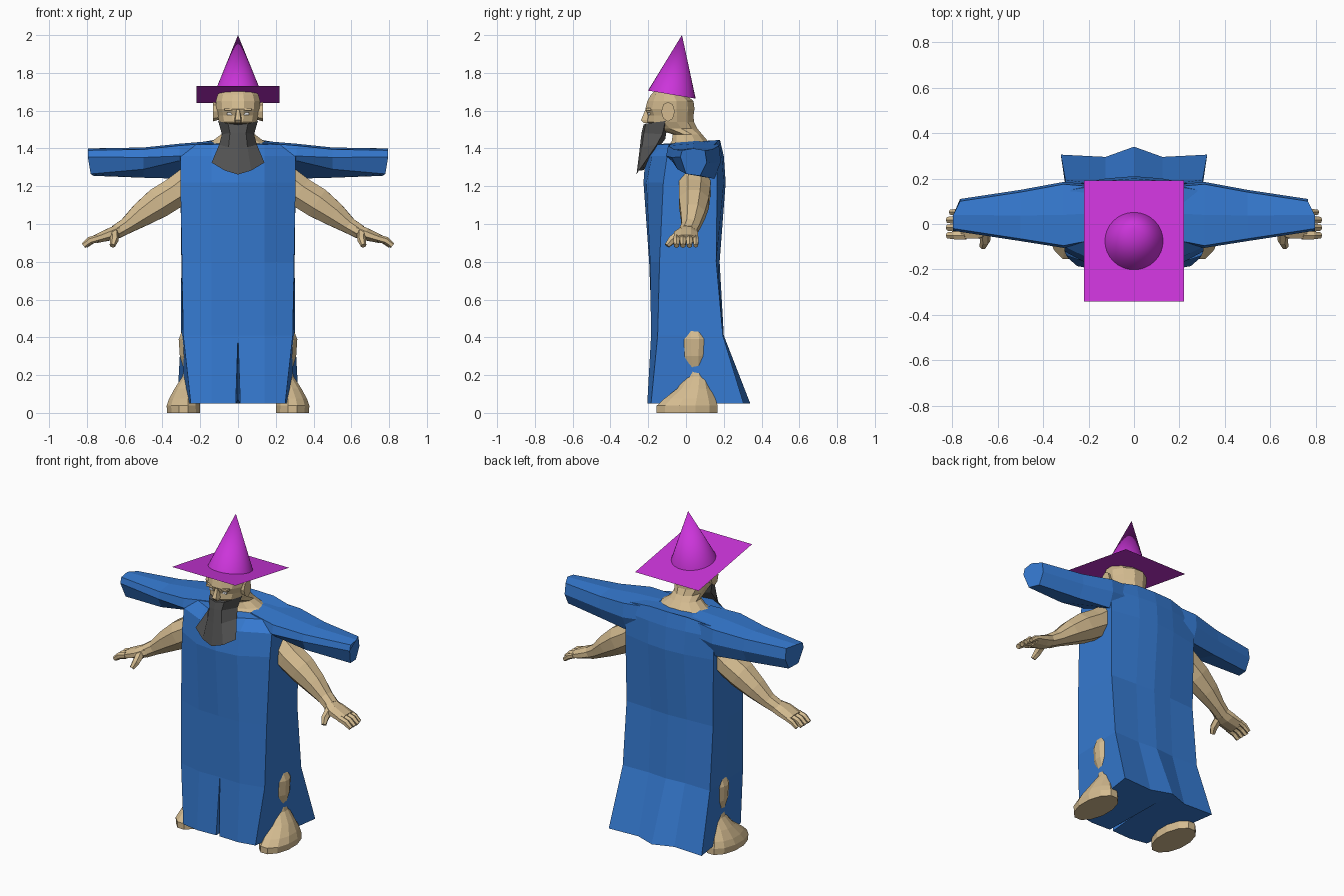
import bpy, bmesh, math
from mathutils import Vector, Matrix

if "Cube" in bpy.data.objects:
    bpy.data.objects.remove(bpy.data.objects["Cube"])


def material(name, rgb):
    m = bpy.data.materials.new(name)
    m.diffuse_color = (*rgb, 1)
    m.use_nodes = True
    m.node_tree.nodes["Principled BSDF"].inputs["Base Color"].default_value = m.diffuse_color
    return m


BLUE = material("robe blue", (0.036, 0.195, 0.64))
PINK = material("hat magenta", (0.60, 0.035, 0.70))
SKIN = material("skin tan", (0.66, 0.50, 0.28))
GREY = material("beard grey", (0.09, 0.09, 0.09))
WHITE = material("eye white", (0.9, 0.9, 0.9))


def finish(name, bm, mat, mirror=False):
    bmesh.ops.recalc_face_normals(bm, faces=bm.faces)
    me = bpy.data.meshes.new(name)
    bm.to_mesh(me)
    bm.free()
    me.materials.append(mat)
    ob = bpy.data.objects.new(name, me)
    bpy.context.collection.objects.link(ob)
    if mirror:
        mod = ob.modifiers.new("mirror", 'MIRROR')
        mod.use_mirror_merge = True
        mod.merge_threshold = 0.001
    return ob


def loft(name, rings, mat, mirror=False):
    """Join closed rings of points into a capped skin."""
    bm = bmesh.new()
    rows = [[bm.verts.new(p) for p in r] for r in rings]
    n = len(rows[0])
    for a, b in zip(rows, rows[1:]):
        for i in range(n):
            j = (i + 1) % n
            bm.faces.new((a[i], a[j], b[j], b[i]))
    bm.faces.new(rows[0])
    bm.faces.new(rows[-1])
    return finish(name, bm, mat, mirror)


def oval(z, x0, x1, y0, y1, n=12):
    """Horizontal oval ring filling the given limits."""
    out = []
    for i in range(n):
        a = 2 * math.pi * (i + 0.5) / n
        k = 1 / math.cos(math.pi / n)
        out.append(((x0 + x1) / 2 + math.cos(a) * k * (x1 - x0) / 2,
                    (y0 + y1) / 2 + math.sin(a) * k * (y1 - y0) / 2, z))
    return out


def tube(name, path, mat, n=8):
    """Mirrored limb through (x, y, z, width radius, thickness radius)."""
    pts = [Vector(p[:3]) for p in path]
    rings = []
    for i, p in enumerate(path):
        t = (pts[min(i + 1, len(pts) - 1)] - pts[max(i - 1, 0)]).normalized()
        v = t.cross(Vector((0, 1, 0))).normalized()
        u = v.cross(t)
        rings.append([pts[i] + u * p[3] * math.cos(a) + v * p[4] * math.sin(a)
                      for a in (2 * math.pi * (k + 0.5) / n for k in range(n))])
    return loft(name, rings, mat, True)


def block(name, center, size, mat, mirror=False):
    bm = bmesh.new()
    bmesh.ops.create_cube(bm, size=1, matrix=Matrix.Translation(center) @ Matrix.Diagonal((*size, 1)))
    return finish(name, bm, mat, mirror)


# Hat: tilted flat brim with a cone standing square on it
tilt = Matrix.Translation((0, -0.075, 1.685)) @ Matrix.Rotation(math.atan2(-0.09, 0.53), 4, 'X')
bm = bmesh.new()
bmesh.ops.create_grid(bm, x_segments=1, y_segments=1, size=0.5,
                      matrix=tilt @ Matrix.Diagonal((0.44, 0.538, 1, 1)))
finish("hat_brim", bm, PINK)
bm = bmesh.new()
bmesh.ops.create_cone(bm, cap_ends=False, segments=32, radius1=0.128, radius2=0, depth=0.32,
                      matrix=tilt @ Matrix.Translation((0, 0, 0.16)))
cone = finish("hat_cone", bm, PINK)
for p in cone.data.polygons:
    p.use_smooth = True

# Robe body: half rows from front centre round to back centre, then mirrored
# z, front y, mid y, front corner x, y, back corner x, y, back mid y, back centre y
rows = [
    (0.05, -0.20, -0.205, 0.25, -0.185, 0.322, 0.305, 0.295, 0.34),
    (0.41, -0.18, -0.185, 0.290, -0.15, 0.302, 0.195, 0.19, 0.20),
    (0.80, -0.195, -0.19, 0.297, -0.14, 0.300, 0.160, 0.17, 0.178),
    (1.22, -0.225, -0.21, 0.305, -0.12, 0.305, 0.165, 0.20, 0.21),
    (1.36, -0.215, -0.18, 0.305, -0.10, 0.305, 0.165, 0.19, 0.20),
    (1.42, -0.19, -0.12, 0.26, -0.06, 0.28, 0.150, 0.175, 0.18),
]
bm = bmesh.new()
grid = []
for k, (z, f, fm, cx, cy, bx, by, mb, bc) in enumerate(rows):
    back = z + (0.025 if k == 5 else 0)
    pts = [(0.012 if k == 0 else 0, f, z), (0.14, fm, z), (cx, cy, z),
           ((cx + bx) / 2, (cy + by) / 2, z), (bx, by, z), (0.125, mb, back), (0, bc, back)]
    grid.append([bm.verts.new(p) for p in pts])
for a, b in zip(grid, grid[1:]):
    for i in range(6):
        bm.faces.new((a[i], a[i + 1], b[i + 1], b[i]))
slit = bm.verts.new((0, 0.13, 0.07))
bm.faces.new((grid[1][0], grid[0][0], slit))
bm.faces.new([slit] + grid[0])
bm.faces.new(grid[-1])
finish("robe_body", bm, BLUE, True)

# Sleeves: x, front y, back y, top z, front bottom z, back bottom z, tip slant
rings = []
for x, yf, yb, zt, zf, zb, s in [(0.13, -0.07, 0.17, 1.435, 1.35, 1.26, 0),
                                 (0.31, -0.105, 0.185, 1.42, 1.335, 1.24, 0),
                                 (0.50, -0.075, 0.15, 1.40, 1.29, 1.245, 0),
                                 (0.795, -0.03, 0.11, 1.395, 1.265, 1.255, 0.03)]:
    ym, zm = (yf + yb) / 2, (zt + zb) / 2
    rings.append([(x, yf + 0.01, zt - 0.005), (x, ym, zt + 0.005), (x - s, yb - 0.01, zt - 0.005),
                  (x - s, yb, zm), (x - s, yb - 0.035, zb), (x - s / 2, yf + 0.03, zf),
                  (x, yf, zm + 0.03)])
loft("sleeve", rings, BLUE, True)

# Arms, palms, fingers and thumbs
tube("arm", [(0.24, 0.05, 1.24, 0.09, 0.085), (0.33, 0.045, 1.168, 0.09, 0.088),
             (0.42, 0.042, 1.112, 0.085, 0.088), (0.51, 0.036, 1.05, 0.07, 0.07),
             (0.59, 0.025, 0.99, 0.052, 0.046), (0.645, 0.01, 0.958, 0.05, 0.04)], SKIN)
tube("palm", [(0.62, 0.015, 0.968, 0.045, 0.038), (0.68, 0.0, 0.945, 0.068, 0.035),
              (0.755, 0.0, 0.92, 0.07, 0.024)], SKIN)
for i in range(4):
    y = -0.05 + i * 0.034
    r = 0.02 if i < 3 else 0.017
    tip = 0.012 if i == 3 else 0
    tube("finger", [(0.74, y, 0.925, r, r), (0.785 - tip, y, 0.912, r, r),
                    (0.818 - tip, y, 0.885, r * 0.75, r * 0.75)], SKIN, 6)
tube("thumb", [(0.655, -0.03, 0.95, 0.028, 0.026), (0.655, -0.075, 0.915, 0.023, 0.023),
               (0.665, -0.10, 0.885, 0.015, 0.015)], SKIN, 6)

# Legs with broad flat feet, poking through the robe sides
loft("leg_and_foot", [oval(*r) for r in [
    (0.0, 0.20, 0.375, -0.155, 0.168), (0.038, 0.20, 0.378, -0.155, 0.168),
    (0.075, 0.205, 0.365, -0.115, 0.155), (0.13, 0.205, 0.335, -0.045, 0.13),
    (0.19, 0.19, 0.296, -0.005, 0.115), (0.23, 0.185, 0.287, -0.01, 0.11),
    (0.30, 0.17, 0.308, -0.025, 0.12), (0.39, 0.16, 0.314, -0.03, 0.125),
    (0.46, 0.16, 0.285, -0.03, 0.12), (0.60, 0.12, 0.27, -0.08, 0.10)]], SKIN, True)

# Head, neck and the collar of shoulder muscle
loft("head_and_neck", [oval(z, -r, r, f, b) for z, r, f, b in [
    (1.40, 0.21, -0.10, 0.15), (1.44, 0.135, -0.075, 0.115), (1.475, 0.088, -0.07, 0.085),
    (1.505, 0.085, -0.17, 0.06), (1.54, 0.10, -0.205, 0.042), (1.575, 0.108, -0.20, 0.04),
    (1.61, 0.115, -0.215, 0.045), (1.65, 0.118, -0.205, 0.04), (1.685, 0.108, -0.185, 0.0),
    (1.71, 0.08, -0.16, -0.03)]], SKIN)
loft("nose", [[(-w, -0.18, z), (w, -0.18, z), (w * 0.6, f, z), (-w * 0.6, f, z)]
              for z, w, f in [(1.535, 0.022, -0.225), (1.55, 0.024, -0.238),
                              (1.605, 0.012, -0.215)]], SKIN)
block("brow", (0.045, -0.197, 1.607), (0.055, 0.03, 0.014), SKIN, True)
block("eye", (0.043, -0.196, 1.584), (0.032, 0.009, 0.014), WHITE, True)
bm = bmesh.new()
bmesh.ops.create_cone(bm, cap_ends=True, segments=8, radius1=0.03, radius2=0.036, depth=0.03,
                      matrix=Matrix.Translation((0.118, -0.095, 1.595)) @ Matrix.Diagonal((1, 1, 1.45, 1))
                      @ Matrix.Rotation(math.radians(90), 4, 'Y'))
finish("ear", bm, SKIN, True)

# Beard: half width, side y, side z, front y, front z, back y, back z
rings = []
for w, sy, sz, fy, fz, by, bz in [(0.105, -0.11, 1.545, -0.225, 1.525, -0.10, 1.51),
                                  (0.085, -0.125, 1.475, -0.235, 1.485, -0.11, 1.45),
                                  (0.10, -0.155, 1.42, -0.245, 1.40, -0.14, 1.41),
                                  (0.14, -0.22, 1.325, -0.262, 1.262, -0.225, 1.285)]:
    my, mz = fy + 0.012, (fz * 2 + sz) / 3
    rings.append([(0, fy, fz), (w * 0.5, my, mz), (w, sy, sz),
                  (0, by, bz), (-w, sy, sz), (-w * 0.5, my, mz)])
loft("beard", rings, GREY)
